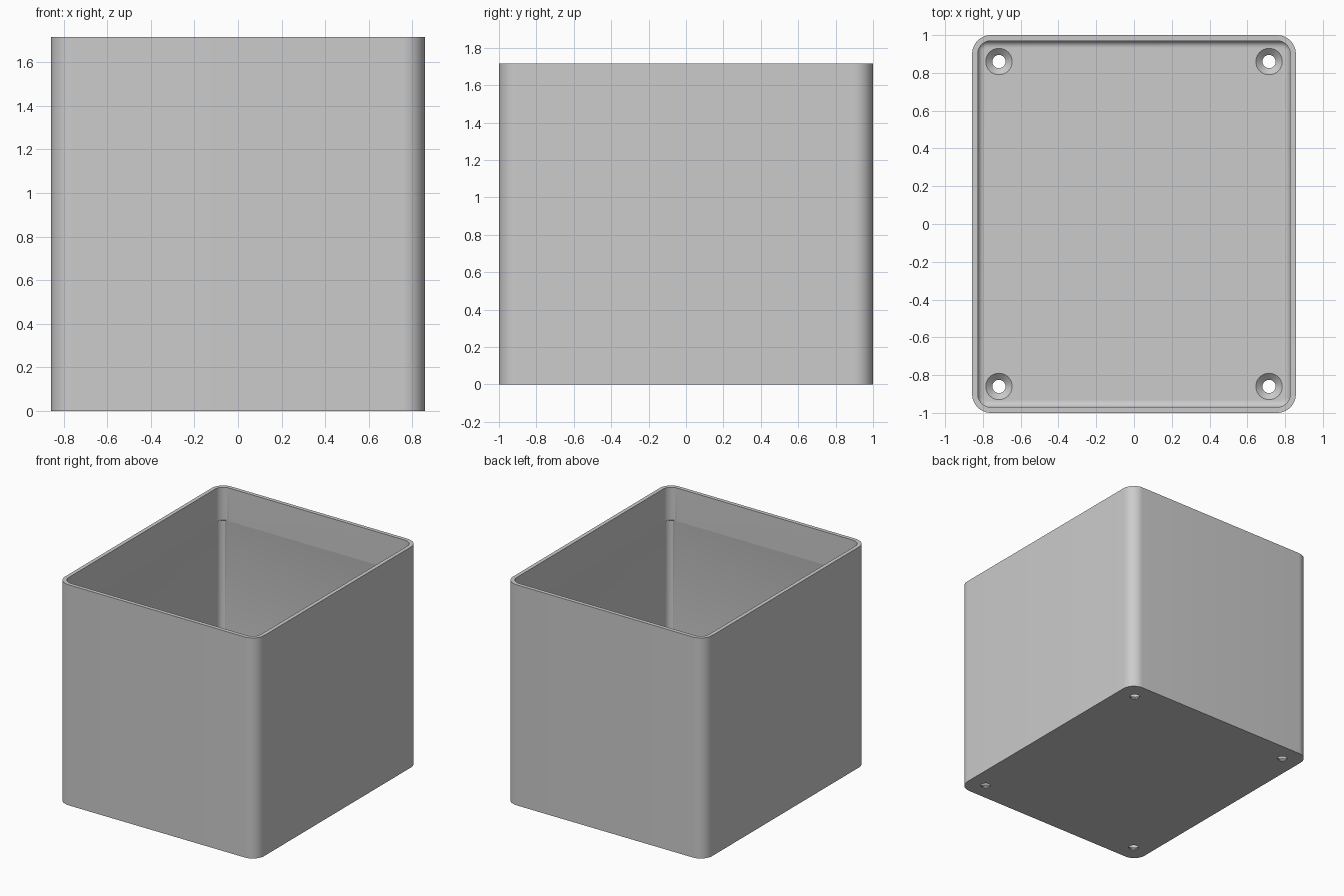
import bpy, bmesh, math

cube = bpy.data.objects.get("Cube")
if cube:
    bpy.data.objects.remove(cube, do_unlink=True)

HALF_X, HALF_Y, HEIGHT = 0.857, 1.0, 1.715
WALL, FLOOR, FILLET = 0.03, 0.04, 0.035
OUTER_R, INNER_R = 0.1, 0.07
HOLE_X, HOLE_Y, HOLE_R, SINK_R = 0.715, 0.86, 0.035, 0.07
STEPS = 12

gray = bpy.data.materials.new("plain gray")
gray.use_nodes = True
gray.diffuse_color = (0.6, 0.6, 0.6, 1)
gray.node_tree.nodes["Principled BSDF"].inputs["Base Color"].default_value = gray.diffuse_color


def ring(bm, inset, radius, z):
    """Rounded rectangle of vertices at one height."""
    verts = []
    for k, (sx, sy) in enumerate([(1, 1), (-1, 1), (-1, -1), (1, -1)]):
        for i in range(STEPS + 1):
            a = math.pi / 2 * (k + i / STEPS)
            x = sx * (HALF_X - inset - radius) + radius * math.cos(a)
            y = sy * (HALF_Y - inset - radius) + radius * math.sin(a)
            verts.append(bm.verts.new((x, y, z)))
    return verts


def skin(name, build):
    """Make a closed mesh object from a list of rings."""
    bm = bmesh.new()
    rings = build(bm)
    for a, b in zip(rings, rings[1:]):
        n = len(a)
        for i in range(n):
            j = (i + 1) % n
            bm.faces.new((a[i], a[j], b[j], b[i]))
    bm.faces.new(rings[0][::-1])
    bm.faces.new(rings[-1])
    bmesh.ops.recalc_face_normals(bm, faces=bm.faces)
    mesh = bpy.data.meshes.new(name)
    bm.to_mesh(mesh)
    bm.free()
    mesh.materials.append(gray)
    obj = bpy.data.objects.new(name, mesh)
    bpy.context.collection.objects.link(obj)
    return obj


def box_rings(bm):
    # Outer wall, rim, then the inner wall down to the filleted floor
    rings = [ring(bm, 0, OUTER_R, 0), ring(bm, 0, OUTER_R, HEIGHT),
             ring(bm, WALL, INNER_R, HEIGHT),
             # Corners are slightly tighter below the lip
             ring(bm, WALL, INNER_R, 1.46), ring(bm, WALL, 0.05, 1.455)]
    for i in range(7):
        a = math.pi / 2 * i / 6
        d = FILLET * (1 - math.cos(a))
        rings.append(ring(bm, WALL + d, 0.05 - d, FLOOR + FILLET * (1 - math.sin(a))))
    return rings


def drill_rings(x, y):
    # Straight shaft below, cone flaring to the floor surface
    profile = [(HOLE_R, -0.05), (HOLE_R, 0.008), (SINK_R, FLOOR), (SINK_R, FLOOR + 0.02)]

    def build(bm):
        return [[bm.verts.new((x + r * math.cos(t * math.pi / 16),
                               y + r * math.sin(t * math.pi / 16), z))
                 for t in range(32)] for r, z in profile]
    return build


box = skin("open_box", box_rings)
bpy.context.view_layer.objects.active = box

# Four countersunk screw holes
for sx in (-1, 1):
    for sy in (-1, 1):
        cutter = skin("hole_cutter", drill_rings(sx * HOLE_X, sy * HOLE_Y))
        cutter.hide_render = True
        mod = box.modifiers.new("screw_hole", "BOOLEAN")
        mod.operation = "DIFFERENCE"
        mod.solver = "EXACT"
        mod.object = cutter
        bpy.ops.object.modifier_apply(modifier=mod.name)
        bpy.data.objects.remove(cutter, do_unlink=True)

# Smooth the rounded corners and keep rims crisp
for obj in bpy.context.selected_objects:
    obj.select_set(False)
box.select_set(True)
bpy.ops.object.shade_smooth_by_angle(angle=math.radians(30))
